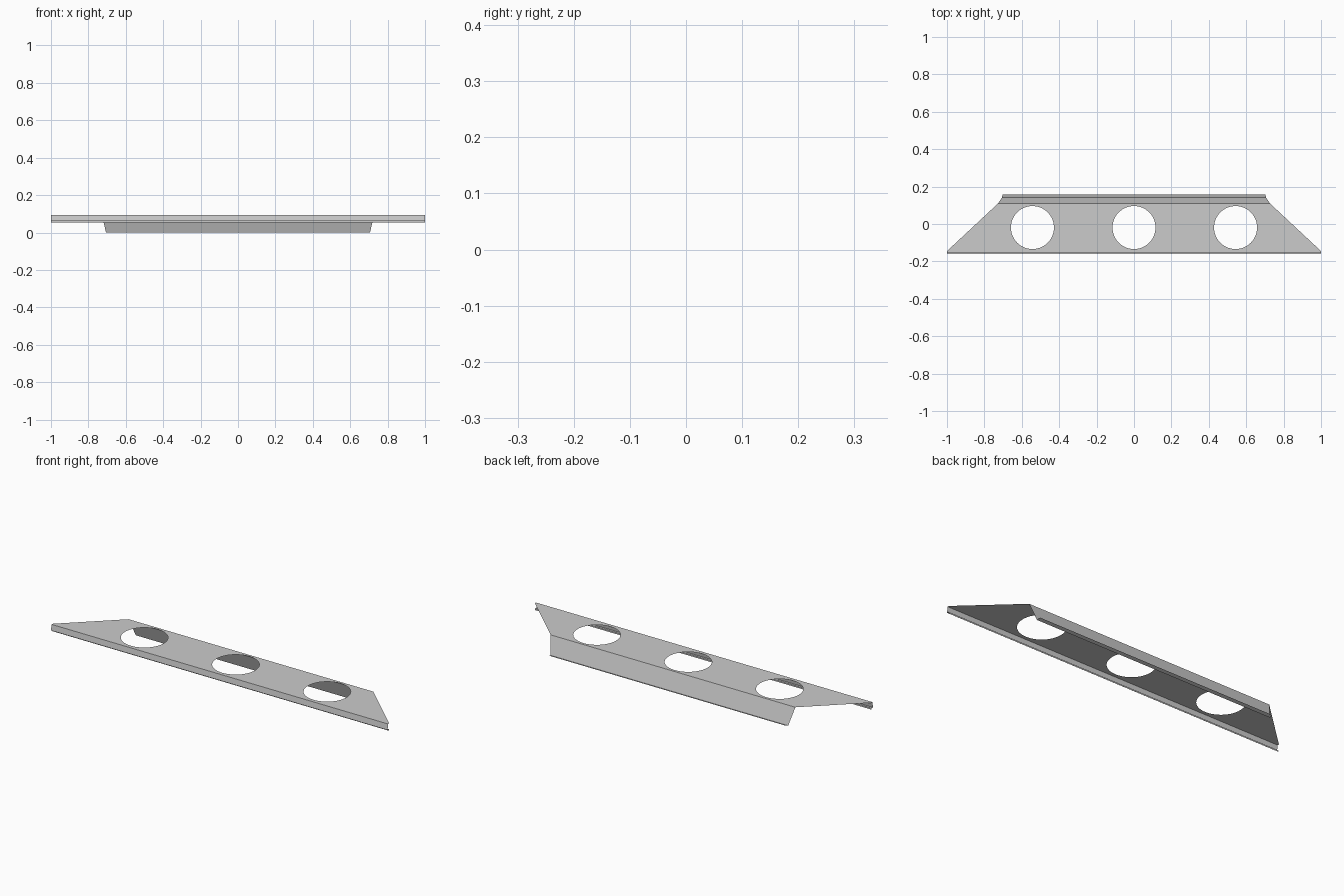
import bpy, bmesh, math
from mathutils import Vector

if "Cube" in bpy.data.objects:
    bpy.data.objects.remove(bpy.data.objects["Cube"])

TOP = 0.0925


def finish(name, bm):
    mesh = bpy.data.meshes.new(name)
    bm.to_mesh(mesh)
    bm.free()
    obj = bpy.data.objects.new(name, mesh)
    bpy.context.collection.objects.link(obj)
    return obj


def folded_strip(name, profile):
    """Folded sheet: each profile point is (half width, y, z)."""
    bm = bmesh.new()
    rows = [(bm.verts.new((-w, y, z)), bm.verts.new((w, y, z))) for w, y, z in profile]
    for a, b in zip(rows, rows[1:]):
        bm.faces.new((a[0], a[1], b[1], b[0]))
    return finish(name, bm)


def add_loop(bm, points):
    vs = [bm.verts.new((x, y, TOP)) for x, y in points]
    return [bm.edges.new((vs[i], vs[(i + 1) % len(vs)])) for i in range(len(vs))]


# Tapered top panel with three round lightening holes
bm = bmesh.new()
edges = add_loop(bm, [(-1, -0.154), (1, -0.154), (1, -0.145),
                      (0.727, 0.11), (-0.727, 0.11), (-1, -0.145)])
for cx in (-0.543, 0, 0.543):
    edges += add_loop(bm, [(cx + 0.115 * math.cos(math.tau * i / 64),
                            -0.019 + 0.115 * math.sin(math.tau * i / 64)) for i in range(64)])
bmesh.ops.triangle_fill(bm, edges=edges, use_beauty=True, normal=Vector((0, 0, 1)))
for f in bm.faces:
    f.normal_update()
    if f.normal.z < 0:
        f.normal_flip()
finish("top_panel", bm)

# Front edge: short wall with a return and a small hanging lip
folded_strip("front_lip", [(1, -0.148, 0.054), (1, -0.148, 0.062),
                           (1, -0.159, 0.062), (1, -0.154, TOP)])

# Rear sloping flange with an upturned foot
flange = folded_strip("rear_flange", [(0.727, 0.11, TOP), (0.706, 0.141, 0.0), (0.703, 0.159, 0.006)])
